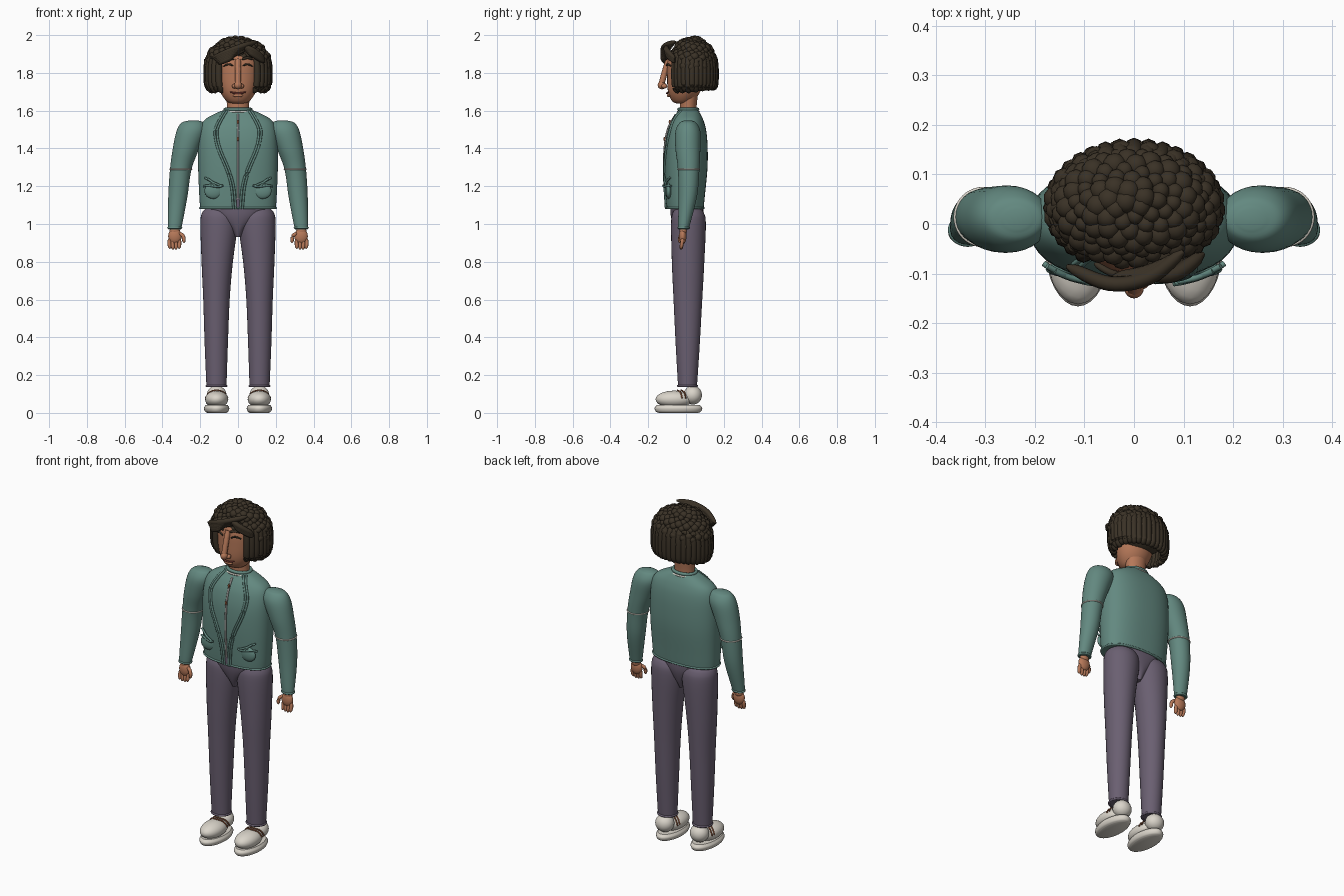
import bpy, bmesh
from math import sin, cos, pi, sqrt, radians
from mathutils import Vector, Matrix

if "Cube" in bpy.data.objects:
    bpy.data.objects.remove(bpy.data.objects["Cube"])


def material(name, r, g, b):
    m = bpy.data.materials.new(name)
    m.use_nodes = True
    m.diffuse_color = (r, g, b, 1)
    m.node_tree.nodes["Principled BSDF"].inputs["Base Color"].default_value = (r, g, b, 1)
    return m


TEAL = material("teal cloth", .125, .25, .217)
PURPLE = material("plum trousers", .144, .115, .165)
SKIN = material("skin", .47, .19, .10)
HAIR = material("dark brown hair", .042, .031, .019)
IVORY = material("ivory", .70, .66, .59)
LIP = material("lip", .22, .05, .04)
GREY = material("zip grey", .25, .25, .24)
COPPER = material("copper", .32, .11, .05)


def finish(name, bm, mat):
    bmesh.ops.recalc_face_normals(bm, faces=bm.faces)
    me = bpy.data.meshes.new(name)
    bm.to_mesh(me)
    bm.free()
    me.materials.append(mat)
    me.shade_smooth()
    me.set_sharp_from_angle(angle=radians(50))
    ob = bpy.data.objects.new(name, me)
    bpy.context.collection.objects.link(ob)
    return ob


def spline(points, steps):
    """Smooth path through points of any dimension."""
    p = [Vector(q) for q in points]
    p = [p[0] * 2 - p[1]] + p + [p[-1] * 2 - p[-2]]
    out = []
    for i in range(1, len(p) - 2):
        a, b, c, d = p[i - 1:i + 3]
        for k in range(steps):
            t = k / steps
            out.append((b * 2 + (c - a) * t + (a * 2 - b * 5 + c * 4 - d) * t * t
                        + (b * 3 - a - c * 3 + d) * t ** 3) / 2)
    return out + [p[-2]]


def skin_rings(bm, rings, closed=False):
    loops = [[bm.verts.new(v) for v in ring] for ring in rings]
    n = len(loops[0])
    pairs = list(zip(loops, loops[1:])) + ([(loops[-1], loops[0])] if closed else [])
    for a, b in pairs:
        for i in range(n):
            bm.faces.new((a[i], a[(i + 1) % n], b[(i + 1) % n], b[i]))
    if not closed:
        bm.faces.new(loops[0])
        bm.faces.new(loops[-1])


def squircle(a, rx, ry, power):
    c, s = cos(a), sin(a)
    f = (abs(c) ** power + abs(s) ** power) ** (-1 / power)
    return rx * c * f, ry * s * f


def loft(name, mat, sections, power=2, sides=32):
    """Sections are z, centre x, centre y, radius x, radius y."""
    bm = bmesh.new()
    rings = []
    for z, cx, cy, rx, ry in spline(sections, 5):
        pts = [squircle(2 * pi * i / sides, rx, ry, power) for i in range(sides)]
        rings.append([(cx + x, cy + y, z) for x, y in pts])
    skin_rings(bm, rings)
    return finish(name, bm, mat)


def tubes(name, mat, paths, r, ends=1, sides=8, closed=False):
    """Round strands; ends is the radius factor at both tips."""
    bm = bmesh.new()
    for path in paths:
        p = [Vector(q) for q in path] if closed else spline(path, 5)
        n, rings = len(p), []
        for i, q in enumerate(p):
            d = p[(i + 1) % n] - p[i - 1] if closed or 0 < i < n - 1 else (
                p[1] - p[0] if i == 0 else p[-1] - p[-2])
            u = d.orthogonal() if abs(d.normalized().z) > .95 else d.cross(Vector((0, 0, 1)))
            u.normalize()
            w = d.cross(u).normalized()
            t = 2 * i / (n - 1) - 1
            rad = r * (ends + (1 - ends) * sqrt(max(0, 1 - t ** 4)))
            rings.append([q + (u * cos(a) + w * sin(a)) * rad
                          for a in (2 * pi * k / sides for k in range(sides))])
        skin_rings(bm, rings, closed)
    return finish(name, bm, mat)


def blobs(name, mat, items, detail=3):
    bm = bmesh.new()
    for loc, size in items:
        bmesh.ops.create_icosphere(bm, subdivisions=detail, radius=1, matrix=(
            Matrix.Translation(loc) @ Matrix.Diagonal((*size, 1))))
    return finish(name, bm, mat)


def ring(cx, cy, z, rx, ry, power=2):
    pts = [squircle(2 * pi * i / 40, rx, ry, power) for i in range(40)]
    return [(cx + x, cy + y, z) for x, y in pts]


# Jacket body
TORSO = [(1.08, 0, -.005, .200, .098), (1.15, 0, -.004, .205, .104), (1.3, 0, 0, .211, .114),
         (1.42, 0, .002, .21, .112), (1.5, 0, .006, .202, .10), (1.55, 0, .01, .178, .082),
         (1.585, 0, .013, .12, .062), (1.605, 0, .012, .07, .05)]
loft("jacket_body", TEAL, TORSO, 2.4, 48)
PROFILE = spline(TORSO, 8)


def on_chest(x, z, lift=.002):
    _, _, cy, rx, ry = min(PROFILE, key=lambda s: abs(s[0] - z))
    return x, cy - ry * max(0, 1 - abs(x / rx) ** 2.4) ** (1 / 2.4) - lift, z


tubes("jacket_hem", TEAL, [ring(0, -.005, 1.085, .2, .098, 2.4)], .006, closed=True)
tubes("jacket_collar", TEAL, [ring(0, .012, 1.607, .068, .05)], .009, closed=True)
tubes("collar_trim", IVORY, [ring(0, .012, 1.594, .082, .056)], .005, closed=True)
tubes("zip", GREY, [[on_chest(0, z) for z in (1.13, 1.25, 1.35, 1.45, 1.52, 1.58)]], .006)
blobs("zip_pulls", COPPER, [(on_chest(0, z, .008), (.006, .006, .012)) for z in (1.45, 1.54)], 2)
loft("jacket_gap", PURPLE, [(1.079, 0, -.104, .02, .003), (1.11, 0, -.106, .018, .003),
                            (1.14, 0, -.108, .006, .003)], 4)

# Lapels and pockets
LAPEL = [(.07, 1.6), (.095, 1.56), (.122, 1.5), (.118, 1.44), (.1, 1.38), (.062, 1.29),
         (.036, 1.2), (.024, 1.08)]
for s, side in ((1, "left"), (-1, "right")):
    tubes(side + "_lapel", TEAL, [[on_chest(s * (x - d), z, .003) for x, z in LAPEL]
                                  for d in (0, .013)], .006)
    blobs(side + "_pocket", TEAL, [(on_chest(s * .13, 1.175, -.002), (.048, .016, .042))])
    tubes(side + "_pocket_flap", TEAL, [
        [on_chest(s * x, z, .014) for x, z in
         ((.08, 1.205), (.1, 1.197), (.13, 1.2), (.16, 1.204), (.182, 1.2))],
        [on_chest(s * x, z, .012) for x, z in ((.085, 1.2), (.13, 1.22), (.175, 1.245))],
        [on_chest(s * x, z, .012) for x, z in ((.12, 1.2), (.14, 1.225), (.16, 1.24))]], .006)

# Sleeves and hands
for s, side in ((1, "left"), (-1, "right")):
    arm = [(1.548, .235, .01, .025, .02), (1.535, .24, .01, .06, .045), (1.49, .248, .01, .078, .066),
           (1.4, .275, .01, .07, .066), (1.29, .303, .014, .057, .057), (1.15, .318, .01, .051, .049),
           (1.0, .333, -.01, .038, .032), (.972, .335, -.013, .033, .027)]
    loft(side + "_sleeve", TEAL, [(z, s * x, y, a, b) for z, x, y, a, b in arm])
    tubes(side + "_elbow_seam", IVORY, [ring(s * .303, .014, 1.29, .057, .057)], .004, closed=True)
    tubes(side + "_cuff", TEAL, [ring(s * .335, -.012, .98, .034, .028)], .006, closed=True)
    blobs(side + "_palm", SKIN, [((s * .334, -.017, .935), (.036, .02, .042)),
                                 ((s * .335, -.014, .965), (.027, .02, .025))])
    fingers = [[(s * (.312 + .016 * i), -.018, .925), (s * (.31 + .018 * i), -.021, .9),
                (s * (.312 + .016 * i), -.027, .862 + .005 * abs(i - 1.5))] for i in range(4)]
    thumb = [(s * .315, -.02, .955), (s * .29, -.03, .935), (s * .286, -.034, .9)]
    tubes(side + "_fingers", SKIN, fingers + [thumb], .01, .3)

# Trousers
loft("hips", PURPLE, [(.93, 0, .005, .015, .05), (.98, 0, .005, .05, .07), (1.04, 0, .005, .13, .085),
                      (1.1, 0, .004, .185, .088)], 2.2)
for s, side in ((1, "left"), (-1, "right")):
    leg = [(1.085, .1, .01, .065, .06), (1.06, .1, .012, .09, .082), (1.0, .1, .013, .099, .092),
           (.8, .11, .011, .083, .086), (.6, .114, .01, .07, .076), (.35, .115, .009, .061, .063),
           (.14, .114, .008, .053, .05)]
    loft(side + "_trouser_leg", PURPLE, [(z, s * x, y, a, b) for z, x, y, a, b in leg])
    tubes(side + "_trouser_hem", PURPLE, [ring(s * .114, .008, .143, .052, .05)], .006, closed=True)

    # Shoes
    loft(side + "_sole", IVORY, [(0, s * .113, -.04, .05, .105), (.008, s * .113, -.04, .062, .12),
                                 (.026, s * .113, -.04, .067, .126), (.042, s * .113, -.04, .058, .114)])
    blobs(side + "_shoe", IVORY, [((s * .113, -.062, .072), (.062, .1, .046)),
                                  ((s * .113, .036, .094), (.053, .049, .05))])
    tubes(side + "_laces", COPPER, [[(s * (.113 + .06 * sin(a)), -.025 + .025 * abs(sin(a)) - d,
                                      .07 + .05 * cos(a)) for a in (-1.4, -.7, 0, .7, 1.4)]
                                    for d in (0, .02)], .004)

# Head and face
loft("neck", SKIN, [(1.57, 0, .012, .062, .045), (1.62, 0, .012, .058, .044), (1.7, 0, .015, .065, .05)])
loft("head", SKIN, [(1.637, 0, -.02, .025, .025), (1.65, 0, -.018, .06, .055), (1.7, 0, -.01, .094, .085),
                    (1.78, 0, 0, .113, .1), (1.87, 0, .01, .115, .106), (1.93, 0, .02, .08, .08)])
tubes("nose_bridge", SKIN, [[(0, -.09, 1.87), (0, -.108, 1.82), (0, -.13, 1.74)]], .016)
blobs("nose", SKIN, [((0, -.128, 1.735), (.02, .022, .022)), ((.018, -.115, 1.73), (.014, .016, .013)),
                     ((-.018, -.115, 1.73), (.014, .016, .013))])
tubes("mouth", LIP, [[(x, -.101 + 5 * x * x, 1.692 + 4 * x * x) for x in (-.042, -.02, 0, .02, .042)]], .005, .3)
blobs("lower_lip", SKIN, [((0, -.09, 1.68), (.028, .012, .009))])
tubes("eyelashes", HAIR, [[(s * x, -.107 + 4.5 * x * x, 1.838 + d) for x, d in
                          ((.025, 0), (.05, .008), (.078, -.002))] for s in (-1, 1)], .005, .3)
tubes("eyebrows", HAIR, [[(s * x, -.108 + 4.5 * x * x, 1.872 + d) for x, d in
                         ((.02, 0), (.05, .008), (.08, 0))] for s in (-1, 1)], .007, .3)

# Hair: inner cap, round curls over the crown, hanging locks
blobs("hair_cap", HAIR, [((0, .05, 1.845), (.155, .1, .13))], 4)
curls, count = [], 330
for i in range(count):
    h = 1 - 2 * (i + .5) / count
    a = i * pi * (3 - sqrt(5))
    w = sqrt(1 - h * h)
    x, y = .161 * w * cos(a), .035 + .113 * w * sin(a)
    low = .3 if y < -.02 else -.25
    if h > low:
        size = .021 + .004 * sin(i * 2.3)
        curls.append(((x, y, 1.84 + .137 * h), (size, size, size * .95)))
blobs("hair_curls", HAIR, curls, 2)
locks = []
for i in range(29):
    a = radians(-52 + 284 * i / 28)
    tip = 1.695 + .03 * max(0, sin(a)) + .008 * (i % 2)
    path = [(f * .165 * cos(a), .035 + f * .12 * sin(a), z) for f, z in
            ((.86, 1.91), (.97, 1.86), (1, 1.79), (.96, 1.73), (.82, tip))]
    locks.append(path)
tubes("hair_locks", HAIR, locks, .019, .35)

# Swept fringe
fringe = [[(.10 - .012 * i, -.055 - .008 * i, 1.965 - .008 * i), (.03 - .01 * i, -.108, 1.945 - .009 * i),
           (-.05, -.12, 1.915 - .008 * i), (-.135 + .006 * i, -.085 - .003 * i, 1.88 - .006 * i)]
          for i in range(6)]
fringe += [[(.02 + .01 * i, -.1, 1.94 - .007 * i), (.08, -.102 + .002 * i, 1.92 - .008 * i),
            (.14, -.06, 1.875 - .006 * i)] for i in range(4)]
tubes("hair_fringe", HAIR, fringe, .015, .3)
